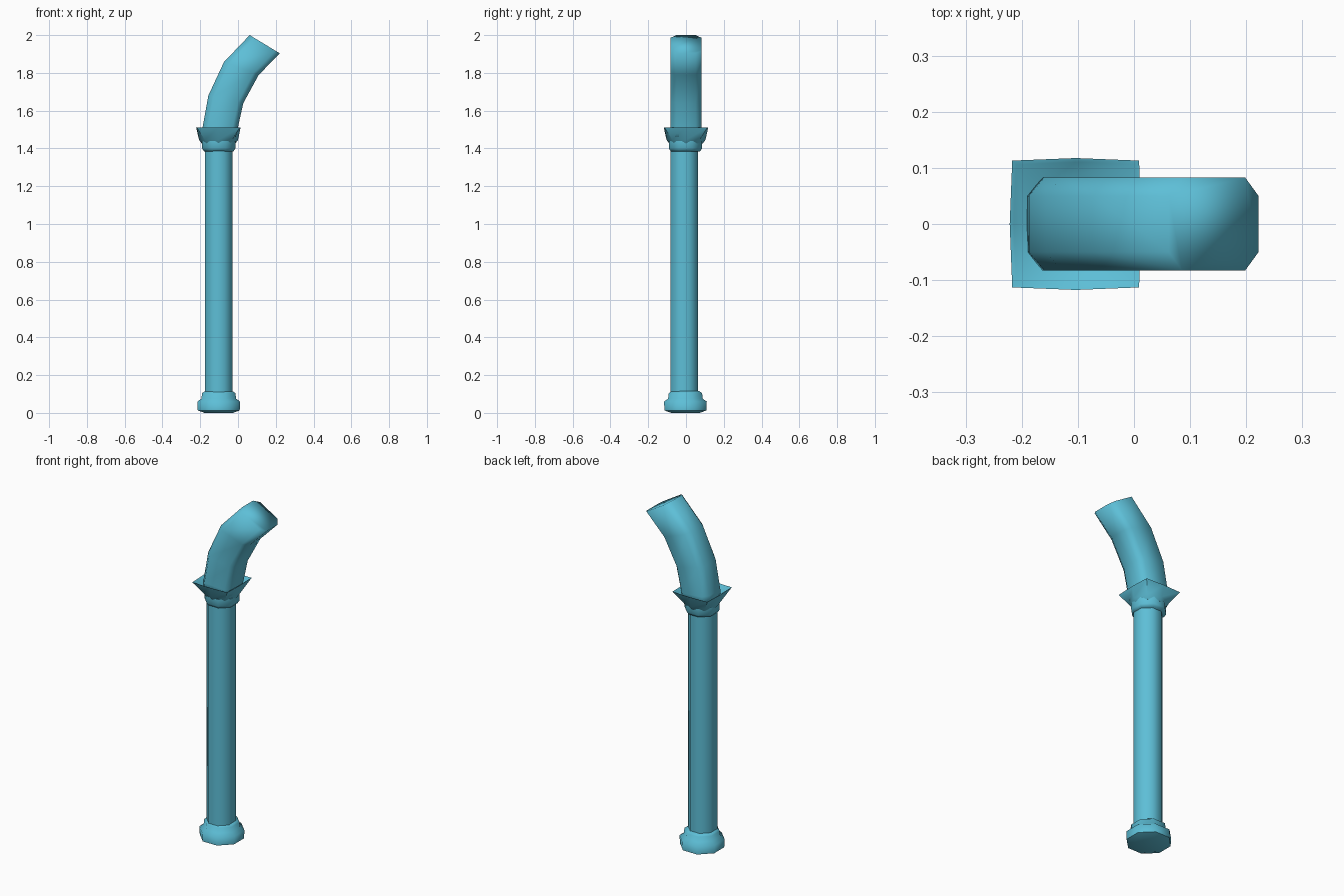
import bpy, math
from mathutils import Vector

if "Cube" in bpy.data.objects:
    bpy.data.objects.remove(bpy.data.objects["Cube"])

OCT = [math.radians(22.5 + 45 * i) for i in range(8)]


def loft(name, rings, angle=None):
    """Skin a list of 8-point rings and cap both ends."""
    n = len(rings[0])
    verts = [p for ring in rings for p in ring]
    faces = [(r * n + i, r * n + (i + 1) % n, (r + 1) * n + (i + 1) % n, (r + 1) * n + i)
             for r in range(len(rings) - 1) for i in range(n)]
    faces += [tuple(reversed(range(n))), tuple(range(len(verts) - n, len(verts)))]
    me = bpy.data.meshes.new(name)
    me.from_pydata(verts, [], faces)
    me.materials.append(mat)
    ob = bpy.data.objects.new(name, me)
    bpy.context.collection.objects.link(ob)
    bpy.ops.object.select_all(action='DESELECT')
    ob.select_set(True)
    bpy.context.view_layer.objects.active = ob
    if angle is None:
        bpy.ops.object.shade_smooth()
    else:
        bpy.ops.object.shade_smooth_by_angle(angle=math.radians(angle))
    return ob


def octagon(half, z, cx=-0.102, cy=-0.003):
    r = half / math.cos(math.pi / 8)
    return [(cx + r * math.cos(a), cy + r * math.sin(a), z) for a in OCT]


def square(half, z, bulge=1.04, cx=-0.104, cy=0.0):
    """Square ring with slightly bulged side midpoints (corners first)."""
    pts = []
    for i in range(8):
        a = math.radians(45 * i)
        r = half * (math.sqrt(2) if i % 2 else bulge)
        pts.append((cx + r * math.cos(a), cy + r * math.sin(a), z))
    return pts


def round_ring(r, z):
    return [(-0.103 + r * math.cos(i * math.pi / 4), r * math.sin(i * math.pi / 4), z) for i in range(8)]


mat = bpy.data.materials.new("teal")
mat.diffuse_color = (0.11, 0.52, 0.68, 1)
mat.use_nodes = True
mat.node_tree.nodes["Principled BSDF"].inputs["Base Color"].default_value = mat.diffuse_color

# Straight pipe
loft("straight_pipe", [octagon(0.073, 0.05, cy=-0.009), octagon(0.073, 1.45, cy=-0.009)], 60)

# Foot with narrower collar
loft("foot", [octagon(0.075, 0.0), octagon(0.111, 0.013), octagon(0.113, 0.06),
              octagon(0.092, 0.075), octagon(0.088, 0.105), octagon(0.073, 0.115)], 60)

# Collar under the cup
loft("collar", [octagon(0.078, 1.385), octagon(0.088, 1.40), octagon(0.088, 1.44)], 60)

# Square flared cup with a shallow recess
loft("flared_cup", [round_ring(0.088, 1.425), round_ring(0.103, 1.445), square(0.113, 1.51),
                    square(0.106, 1.507), round_ring(0.09, 1.475)], 45)

# Bent pipe: (outer edge, inner edge) pairs in x, z
sections = [((-0.192, 1.46), (-0.012, 1.46)), ((-0.187, 1.515), (-0.003, 1.50)),
            ((-0.157, 1.68), (0.028, 1.64)), ((-0.074, 1.858), (0.11, 1.79)),
            ((0.062, 2.0), (0.222, 1.903))]
outline = [(1, 0.05), (0.7, 0.083), (-0.7, 0.083), (-1, 0.05),
           (-1, -0.05), (-0.7, -0.083), (0.7, -0.083), (1, -0.05)]
rings = []
for a, b in sections:
    pa, pb = Vector((a[0], 0, a[1])), Vector((b[0], 0, b[1]))
    mid, half = (pa + pb) / 2, (pb - pa) / 2
    rings.append([tuple(mid + half * u + Vector((0, y, 0))) for u, y in outline])
loft("bent_pipe", rings)
